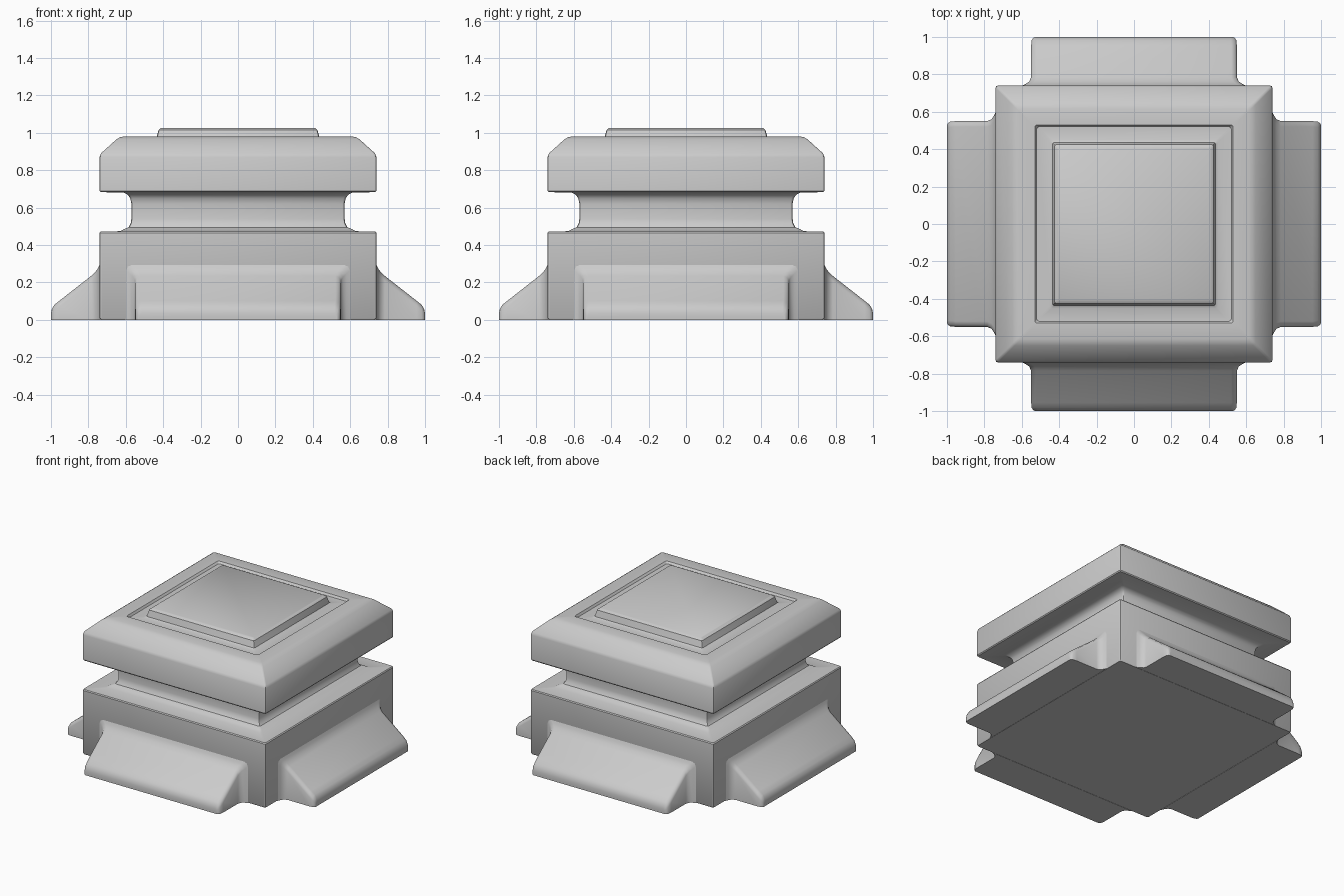
import bpy, bmesh, math

if "Cube" in bpy.data.objects:
    bpy.data.objects.remove(bpy.data.objects["Cube"])


def square_ring(half, z, r=0.012, n=3):
    # square cross-section with tiny rounded corners
    pts = []
    for q in range(4):
        base = math.radians(45 + 90 * q)
        cx = math.copysign(half - r, math.cos(base))
        cy = math.copysign(half - r, math.sin(base))
        for i in range(n):
            a = math.pi / 2 * (q + i / (n - 1))
            pts.append((cx + r * math.cos(a), cy + r * math.sin(a), z))
    return pts


def loft(name, rings, angle=35):
    # skin consecutive rings and cap both ends
    bm = bmesh.new()
    loops = [[bm.verts.new(p) for p in ring] for ring in rings]
    n = len(loops[0])
    for a, b in zip(loops, loops[1:]):
        for i in range(n):
            j = (i + 1) % n
            bm.faces.new((a[i], a[j], b[j], b[i]))
    bm.faces.new(loops[0])
    bm.faces.new(loops[-1])
    bmesh.ops.recalc_face_normals(bm, faces=bm.faces)
    mesh = bpy.data.meshes.new(name)
    bm.to_mesh(mesh)
    bm.free()
    obj = bpy.data.objects.new(name, mesh)
    bpy.context.collection.objects.link(obj)
    bpy.ops.object.select_all(action='DESELECT')
    obj.select_set(True)
    bpy.context.view_layer.objects.active = obj
    bpy.ops.object.shade_smooth_by_angle(angle=math.radians(angle))
    return obj


# Pedestal: plinth, waisted neck, chamfered cap and raised top plate
profile = [
    (0.735, 0.0), (0.74, 0.008), (0.74, 0.465), (0.735, 0.472),
    (0.63, 0.474), (0.61, 0.485), (0.585, 0.495), (0.574, 0.515),
    (0.57, 0.54), (0.57, 0.62), (0.576, 0.65), (0.588, 0.668), (0.61, 0.68),
    (0.735, 0.683), (0.74, 0.69), (0.74, 0.87), (0.733, 0.89),
    (0.65, 0.965), (0.635, 0.974), (0.615, 0.98),
    (0.53, 0.98), (0.52, 0.965), (0.45, 0.962), (0.437, 0.97),
    (0.425, 1.015), (0.41, 1.027),
]
loft("pedestal", [square_ring(h, z) for h, z in profile])

# Sloping feet: (distance from centre, half width, height)
stations = [
    (0.737, 0.605, 0.30), (0.748, 0.58, 0.277), (0.762, 0.56, 0.257),
    (0.785, 0.55, 0.235), (0.955, 0.55, 0.102), (0.982, 0.547, 0.08),
    (0.995, 0.54, 0.058), (1.0, 0.53, 0.035), (1.0, 0.53, 0.015),
]


def foot_section(d, w, h):
    # rounded-top rectangle across the foot
    r = min(0.03, h * 0.4)
    half = [(w, 0), (w, h - r), (w - 0.3 * r, h - 0.3 * r), (w - r, h)]
    outline = half + [(-x, z) for x, z in reversed(half)]
    return [(x, -d, z) for x, z in outline]


for i, side in enumerate(("front", "right", "back", "left")):
    foot = loft("foot_" + side, [foot_section(*s) for s in stations], 50)
    foot.rotation_euler.z = i * math.pi / 2
